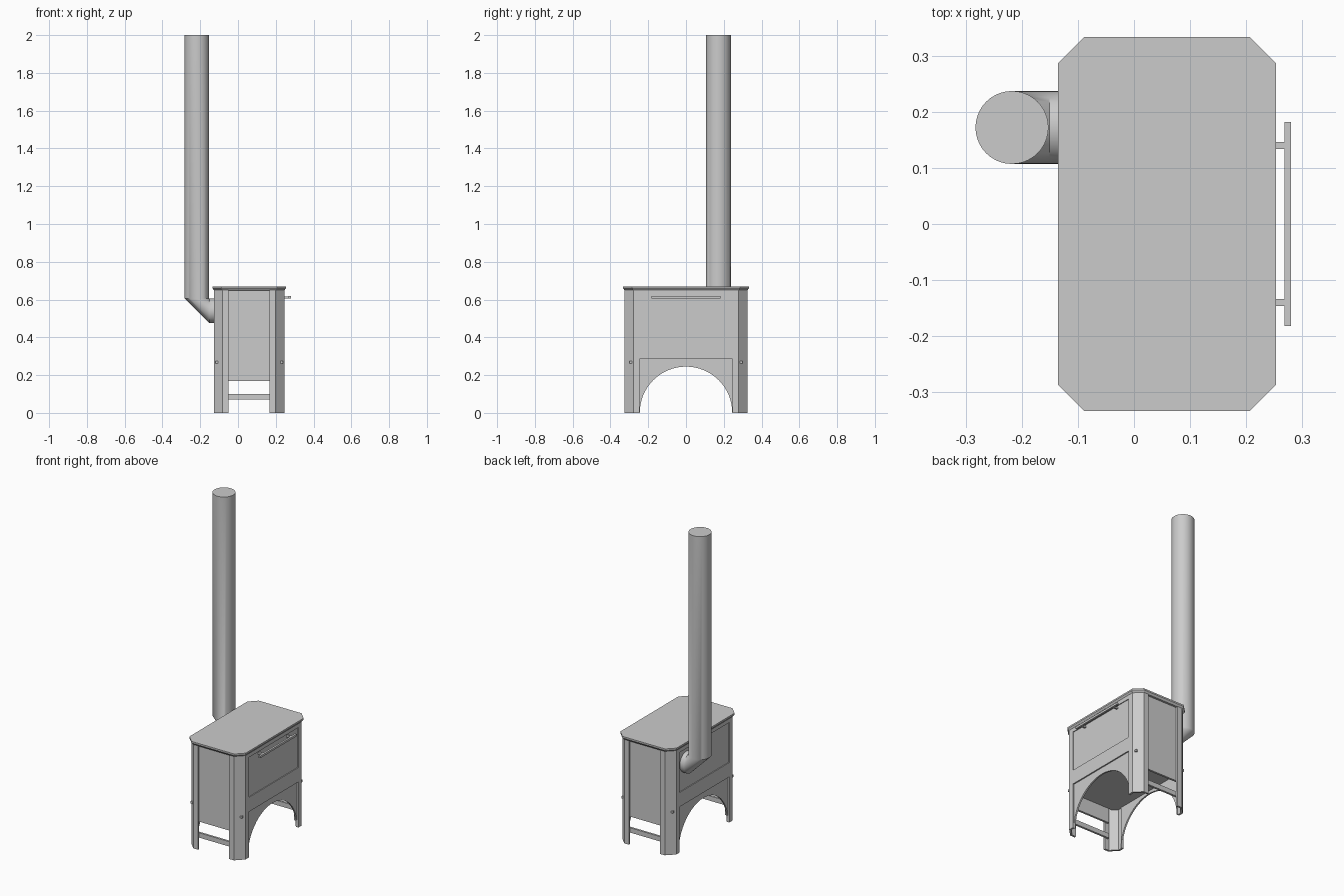
import bpy, bmesh, math
from mathutils import Vector

if "Cube" in bpy.data.objects:
    bpy.data.objects.remove(bpy.data.objects["Cube"])

CX, HX, HY = 0.059, 0.187, 0.325    # body centre and half sizes
CH, T = 0.047, 0.012                # corner chamfer and sheet thickness


def finish(name, bm, smooth=False):
    bmesh.ops.remove_doubles(bm, verts=bm.verts, dist=1e-6)
    bmesh.ops.recalc_face_normals(bm, faces=bm.faces)
    me = bpy.data.meshes.new(name)
    bm.to_mesh(me)
    bm.free()
    ob = bpy.data.objects.new(name, me)
    bpy.context.collection.objects.link(ob)
    if smooth:
        bpy.ops.object.select_all(action='DESELECT')
        ob.select_set(True)
        bpy.context.view_layer.objects.active = ob
        bpy.ops.object.shade_smooth_by_angle(angle=math.radians(30))
    return ob


def loft(name, rings, smooth=False):
    """Skin a series of equal rings and cap both ends."""
    bm = bmesh.new()
    vs = [[bm.verts.new(p) for p in r] for r in rings]
    n = len(vs[0])
    for a, b in zip(vs, vs[1:]):
        for i in range(n):
            j = (i + 1) % n
            bm.faces.new((a[i], a[j], b[j], b[i]))
    bm.faces.new(vs[0])
    bm.faces.new(vs[-1])
    return finish(name, bm, smooth)


def box(name, x, y, z):
    x, y, z = sorted(x), sorted(y), sorted(z)
    ring = [(x[0], y[0]), (x[1], y[0]), (x[1], y[1]), (x[0], y[1])]
    return loft(name, [[(a, b, h) for a, b in ring] for h in z])


def octagon(hx, hy, c, z):
    q = [(hx, -hy + c), (hx, hy - c), (hx - c, hy), (-hx + c, hy),
         (-hx, hy - c), (-hx, -hy + c), (-hx + c, -hy), (hx - c, -hy)]
    return [(CX + a, b, z) for a, b in q]


# chamfered top plate with a tapered rim
loft("top_plate", [octagon(0.186, 0.324, CH, 0.648), octagon(0.1945, 0.333, CH, 0.66),
                   octagon(0.1945, 0.333, CH, 0.67)])

# folded corner legs, running the full height
LX, LY = 0.108, 0.245
leg = [(HX, LY), (HX, HY - CH), (HX - CH, HY), (LX, HY), (LX, HY - T),
       (HX - CH - 0.005, HY - T), (HX - T, HY - CH - 0.005), (HX - T, LY)]
for sx in (-1, 1):
    for sy in (-1, 1):
        loft("corner_leg", [[(CX + sx * a, sy * b, z) for a, b in leg] for z in (0, 0.655)])

# long sides: arched skirt, rails and recessed door panel
arc = [(-LY * math.cos(math.pi * i / 32), LY * math.sin(math.pi * i / 32)) for i in range(33)]
arch = arc + [(LY, 0.285), (-LY, 0.285)]
for s in (-1, 1):
    def X(d):
        return CX + s * (HX - d)
    loft("arched_skirt", [[(X(d), a, b) for a, b in arch] for d in (0.008, 0.018)])
    box("lower_rail", (X(0), X(T)), (-LY, LY), (0.285, 0.375))
    box("upper_rail", (X(0), X(T)), (-LY, LY), (0.625, 0.655))
    box("door_panel", (X(0.005), X(0.018)), (-LY, LY), (0.37, 0.63))

# short sides: recessed panel and crossbar
for s in (-1, 1):
    y = (s * 0.298, s * 0.311)
    box("end_panel", (CX - 0.125, CX + 0.125), y, (0.17, 0.655))
    box("crossbar", (CX - 0.125, CX + 0.125), y, (0.07, 0.10))

# firebox floor
box("floor_plate", (CX - 0.178, CX + 0.178), (-0.3, 0.3), (0.262, 0.275))

# door handle with two posts
box("handle_bar", (0.268, 0.28), (-0.182, 0.182), (0.605, 0.618))
for y in (-0.14, 0.14):
    box("handle_post", (0.235, 0.27), (y - 0.006, y + 0.006), (0.606, 0.617))

# flue pipe: short stub, mitred elbow, tall stack
R, PX, PY, N = 0.065, -0.2175, 0.172, 40
ang = [2 * math.pi * i / N for i in range(N)]


def flat_ring(z):
    return [(PX + R * math.cos(a), PY + R * math.sin(a), z) for a in ang]


def upright_ring(x):
    return [(x, PY + R * math.sin(a), 0.54 + R * math.cos(a)) for a in ang]


loft("flue_pipe", [upright_ring(-0.122), upright_ring(-0.151), flat_ring(0.606), flat_ring(2.0)], True)
